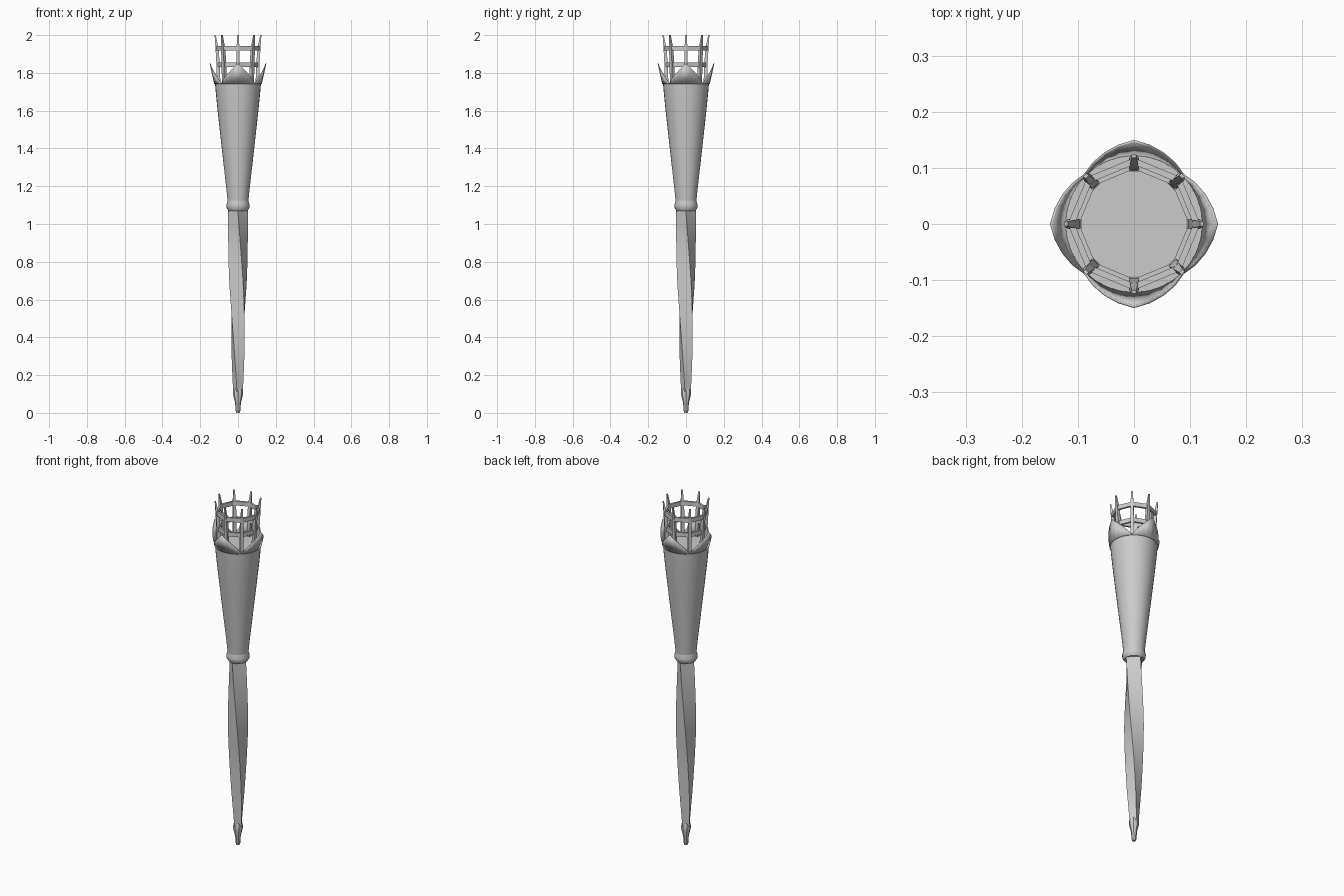
import bpy, bmesh
from math import sin, cos, pi, radians
from mathutils import Vector

if "Cube" in bpy.data.objects:
    bpy.data.objects.remove(bpy.data.objects["Cube"])


def add_mesh(name, verts, faces, smooth=None):
    mesh = bpy.data.meshes.new(name)
    mesh.from_pydata(verts, [], faces)
    bm = bmesh.new()
    bm.from_mesh(mesh)
    bmesh.ops.recalc_face_normals(bm, faces=bm.faces)
    bm.to_mesh(mesh)
    bm.free()
    ob = bpy.data.objects.new(name, mesh)
    bpy.context.collection.objects.link(ob)
    if smooth:
        bpy.ops.object.select_all(action='DESELECT')
        ob.select_set(True)
        bpy.context.view_layer.objects.active = ob
        bpy.ops.object.shade_smooth_by_angle(angle=radians(smooth))
    return ob


def loft(name, rings, sides, smooth=None):
    """Capped tube through rings given as (radius, z, turn in degrees)."""
    verts = [(r * cos(2 * pi * i / sides + radians(a)),
              r * sin(2 * pi * i / sides + radians(a)), z)
             for r, z, a in rings for i in range(sides)]
    faces = [(k * sides + i, k * sides + (i + 1) % sides,
              (k + 1) * sides + (i + 1) % sides, (k + 1) * sides + i)
             for k in range(len(rings) - 1) for i in range(sides)]
    faces.append(tuple(range(sides)))
    faces.append(tuple(range((len(rings) - 1) * sides, len(rings) * sides)))
    return add_mesh(name, verts, faces, smooth)


def lerp_profile(pts, z):
    for (z0, r0), (z1, r1) in zip(pts, pts[1:]):
        if z <= z1:
            return r0 + (r1 - r0) * (z - z0) / (z1 - z0)
    return pts[-1][1]


# Foot finial
loft("foot_finial", [(r, z, 0) for r, z in
     [(0.009, 0.0), (0.013, 0.012), (0.015, 0.05), (0.026, 0.095),
      (0.025, 0.12), (0.018, 0.135)]], 8, 35)

# Twisted square handle
radius = [(0.11, 0.026), (0.3, 0.038), (0.5, 0.047), (0.7, 0.054), (1.09, 0.052)]
rings = []
for k in range(17):
    z = 0.11 + 0.98 * k / 16
    rings.append((lerp_profile(radius, z), z, 82 * (1.06 - z)))
loft("twisted_handle", rings, 4, 35)

# Collar and flared cup
loft("collar", [(r, z, 0) for r, z in
     [(0.05, 1.07), (0.06, 1.085), (0.061, 1.1), (0.055, 1.125)]], 24, 40)
loft("flared_cup", [(r, z, 0) for r, z in
     [(0.053, 1.1), (0.061, 1.18), (0.088, 1.42), (0.108, 1.6),
      (0.118, 1.7), (0.122, 1.75)]], 32, 40)

# Four pointed petals around the rim
for q in range(4):
    n, verts, faces = 8, [], []
    for i in range(n + 1):
        t = 2 * i / n - 1
        a = q * pi / 2 + t * pi / 4
        peak = (1 - abs(t)) ** 0.95
        for f in (0, 1):
            r = 0.121 + 0.024 * peak * f
            verts.append((r * cos(a), r * sin(a), 1.742 + f * (0.004 + 0.104 * peak)))
    faces = [(2 * i, 2 * i + 2, 2 * i + 3, 2 * i + 1) for i in range(n)]
    petal = add_mesh(f"petal_{q + 1}", verts, faces, 40)
    mod = petal.modifiers.new("thickness", 'SOLIDIFY')
    mod.thickness = 0.005
    mod.offset = -1

# Eight tapered cage spikes leaning outward
for i in range(8):
    a = i * pi / 4
    out, side = Vector((cos(a), sin(a), 0)), Vector((-sin(a), cos(a), 0))
    verts = []
    for r, z, d, w in [(0.102, 1.74, 0.009, 0.009), (0.105, 1.84, 0.009, 0.009),
                       (0.111, 1.93, 0.008, 0.008), (0.121, 2.0, 0.003, 0.004)]:
        for u, v in [(-1, -1), (1, -1), (1, 1), (-1, 1)]:
            verts.append(out * (r + u * d) + side * (v * w) + Vector((0, 0, z)))
    faces = [(4 * k + j, 4 * k + (j + 1) % 4, 4 * k + 4 + (j + 1) % 4, 4 * k + 4 + j)
             for k in range(3) for j in range(4)] + [(0, 1, 2, 3), (12, 13, 14, 15)]
    add_mesh(f"cage_spike_{i + 1}", verts, faces)

# Two octagonal cage hoops
for name, r, z in [("lower_hoop", 0.104, 1.842), ("upper_hoop", 0.112, 1.93)]:
    verts = [((r + u * 0.006) * cos(i * pi / 4), (r + u * 0.006) * sin(i * pi / 4),
              z + v * 0.012)
             for i in range(8) for u, v in [(-1, -1), (1, -1), (1, 1), (-1, 1)]]
    faces = [(4 * i + j, 4 * i + (j + 1) % 4,
              4 * ((i + 1) % 8) + (j + 1) % 4, 4 * ((i + 1) % 8) + j)
             for i in range(8) for j in range(4)]
    add_mesh(name, verts, faces)
